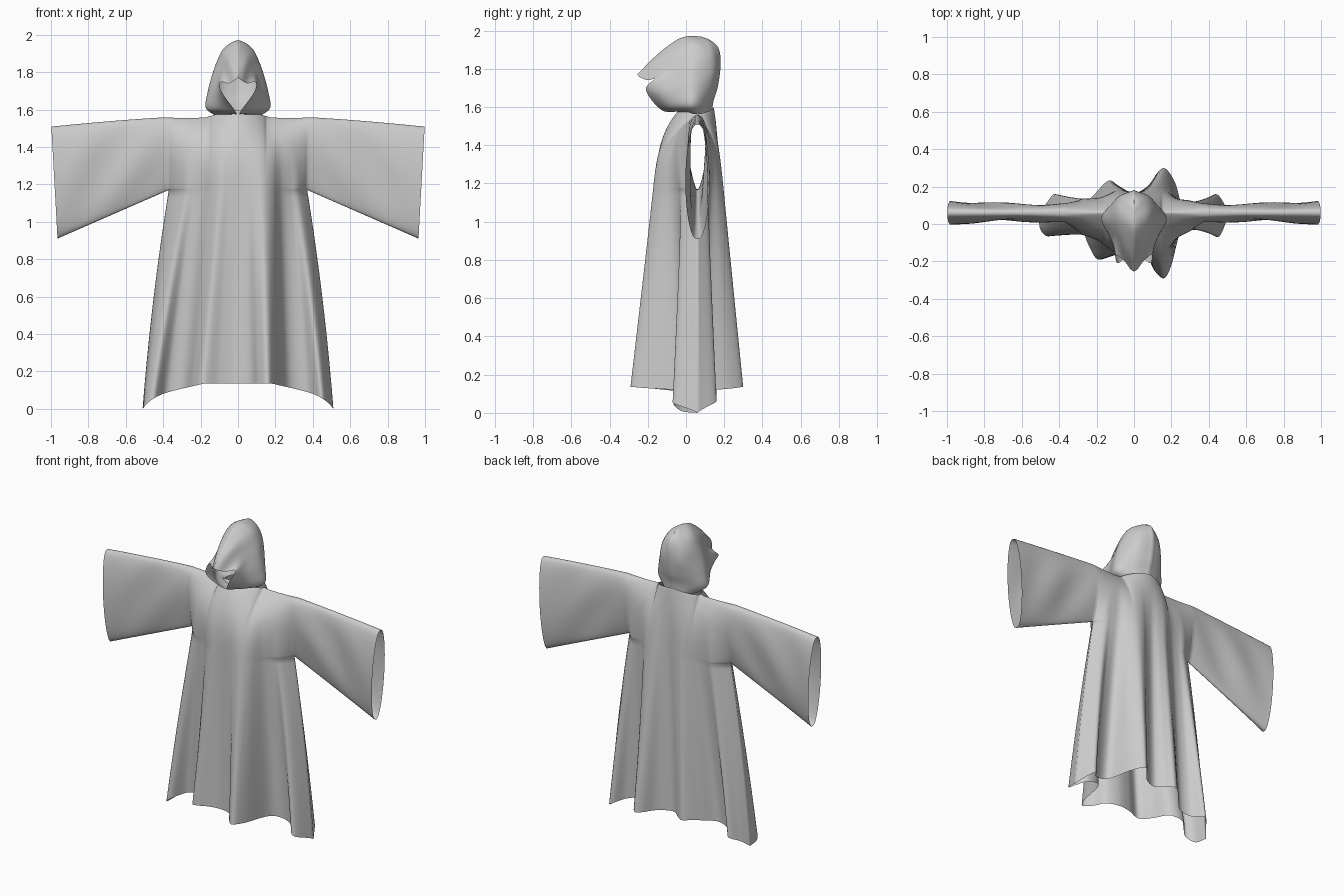
import bpy, bmesh, math
from mathutils import Vector

if "Cube" in bpy.data.objects:
    bpy.data.objects.remove(bpy.data.objects["Cube"])

ARM_X, ARM_Z, MID_Y = 0.37, 1.17, 0.06


def spline(pts, t):
    """Catmull-Rom through evenly spaced control points, t in 0..1."""
    n = len(pts) - 1
    i = min(int(t * n), n - 1)
    f = t * n - i
    p1, p2 = Vector(pts[i]), Vector(pts[i + 1])
    p0 = Vector(pts[i - 1]) if i > 0 else 2 * p1 - p2
    p3 = Vector(pts[i + 2]) if i + 2 <= n else 2 * p2 - p1
    return 0.5 * (2 * p1 + (p2 - p0) * f + (2 * p0 - 5 * p1 + 4 * p2 - p3) * f * f
                  + (3 * p1 - p0 - 3 * p2 + p3) * f ** 3)


def add_grid(bm, rows):
    vs = [[bm.verts.new(p) for p in r] for r in rows]
    for a, b in zip(vs, vs[1:]):
        for i in range(len(a) - 1):
            bm.faces.new((a[i], a[i + 1], b[i + 1], b[i]))


def finish(bm, name):
    bmesh.ops.remove_doubles(bm, verts=bm.verts, dist=0.0004)
    bmesh.ops.dissolve_degenerate(bm, edges=bm.edges, dist=0.0001)
    bmesh.ops.recalc_face_normals(bm, faces=bm.faces)
    me = bpy.data.meshes.new(name)
    bm.to_mesh(me)
    bm.free()
    for p in me.polygons:
        p.use_smooth = True
    ob = bpy.data.objects.new(name, me)
    bpy.context.collection.objects.link(ob)
    return ob


# Hem folds, left to right, as (x, y)
hem_front = [(-.51, .06), (-.50, -.03), (-.45, -.065), (-.38, .01), (-.29, -.01), (-.24, -.12),
             (-.19, -.19), (-.10, -.16), (-.01, -.15), (.07, -.18), (.11, -.25), (.16, -.29),
             (.20, -.22), (.26, -.02), (.37, .01), (.45, -.07), (.51, .06)]
hem_back = [(-.51, .06), (-.47, .11), (-.42, .16), (-.37, .09), (-.29, .08), (-.22, .15),
            (-.14, .23), (-.09, .21), (-.02, .16), (.07, .20), (.13, .28), (.17, .295),
            (.22, .22), (.27, .08), (.37, .09), (.44, .16), (.51, .06)]


def top_z(x):
    neck = 0.022 * max(0.0, 1 - (x / 0.17) ** 2)
    return 1.576 + neck - 0.03 * abs(x) - 0.038 * x * x - 0.012 * math.sin(min(abs(x), .4) * math.pi / .4)


def edge_half(k, q=0):
    """Half thickness of the sleeve; pinched at the armpit, fuller at the cuff."""
    if not 0 < k < 1:
        return 0.0
    pinch = (0.4 + 0.75 * k ** 0.7) * (1 - q) + q
    return 0.055 * math.sin(math.pi * k) ** 0.4 * pinch * (1 + 0.15 * q - 0.2 * math.sin(math.pi * q))


def upper_y(s, k, side):
    """Chest or back surface between the armpits."""
    gap = 0.085 * math.sqrt(max(0.0, 1 - (s * ARM_X / 0.15) ** 2))
    full = 0.215 if side < 0 else 0.11
    mid = gap + (full - gap) * (1 - k ** 3)
    w = abs(s) ** 4
    e = edge_half(k) * w + edge_half(max(k, 0.55)) * (1 - w)
    bump = max(0.0, math.cos(s * math.pi / 2)) ** 0.9
    return MID_Y + side * (e + (mid - e) * bump)


def body_point(s, k, low, hem, side):
    h = spline(hem, (s + 1) / 2)
    d = max(0.0, (abs(h.x) - 0.18) / 0.33)
    zh = 0.135 - 0.075 * d - 0.06 * d ** 6
    x = ARM_X * s
    z = zh + (ARM_Z - zh) * low if low < 1 else ARM_Z + (top_z(x) - ARM_Z) * k
    tx = max(0.0, 1 - (z - zh) / (ARM_Z - zh))
    # central folds run up to the shoulders, side folds stop near the armpits
    fold_top = 1.52 - 0.30 * abs(s) ** 3
    ty = max(0.0, 1 - (z - zh) / (fold_top - zh))
    y = upper_y(s, k, side) + ty * (h.y - upper_y(s, 0, side))
    bow = tx + 0.35 * tx * (1 - tx) * abs(s) ** 4
    return (x + bow * (h.x - x), y, z)


KS = [(1 - math.cos(math.pi * i / 24)) / 2 for i in range(25)]
SS = [i / 64 - 1 for i in range(129)]

# Robe: front and back panels, joined to wide open sleeves
bm = bmesh.new()
for side, hem in ((-1, hem_front), (1, hem_back)):
    rows = [[body_point(s, 0, i / 30, hem, side) for s in SS] for i in range(30)]
    rows += [[body_point(s, k, 1, hem, side) for s in SS] for k in KS]
    add_grid(bm, rows)
    for sx in (-1, 1):
        rows = []
        for i in range(33):
            q = i / 32
            row = []
            for k in KS:
                x = ARM_X + (0.998 - 0.033 * (1 - k) - ARM_X) * q
                zb = ARM_Z + (0.91 - ARM_Z) * q
                sag = 0.010 * math.sin(math.pi * q) * math.sin(9 * q + 5 * k) * math.sin(math.pi * k)
                y = MID_Y + side * edge_half(k, q) + sag
                row.append((sx * x, y, zb + (top_z(x) - zb) * k))
            rows.append(row)
        add_grid(bm, rows)
finish(bm, "robe")

# Hood: each level runs from the face opening round the side to the back
levels = [
    [(.02, -.035, 1.575), (.08, -.01, 1.57), (.12, .05, 1.565), (.08, .11, 1.57), (0, .135, 1.575)],
    [(.01, -.13, 1.585), (.10, -.08, 1.60), (.172, .03, 1.61), (.10, .11, 1.625), (0, .145, 1.635)],
    [(.085, -.21, 1.69), (.115, -.10, 1.68), (.163, .03, 1.69), (.10, .125, 1.70), (0, .165, 1.70)],
    [(.095, -.165, 1.745), (.105, -.08, 1.765), (.140, .03, 1.78), (.09, .14, 1.79), (0, .18, 1.80)],
    [(.05, -.20, 1.74), (.075, -.10, 1.82), (.115, .03, 1.85), (.08, .13, 1.87), (0, .178, 1.88)],
    [(.02, -.24, 1.755), (.045, -.13, 1.86), (.075, .02, 1.925), (.05, .11, 1.93), (0, .155, 1.935)],
    [(0, -.255, 1.77), (0, -.155, 1.87), (0, -.03, 1.968), (0, .06, 1.98), (0, .12, 1.965)],
]
bm = bmesh.new()
U, V = 32, 36
for sx in (-1, 1):
    rows = []
    for j in range(V + 1):
        ctrl = [spline([lv[c] for lv in levels], j / V) for c in range(5)]
        row = []
        for i in range(U + 1):
            p = spline(ctrl, i / U)
            x = 0.0 if i == U or j == V else max(0.0, p.x)
            # round off the ridge so the crown is not pointed
            u = min(1.0, max(0.0, (i / U - 0.3) * 4)) * min(1.0, max(0.0, (j / V - 0.75) * 8))
            drop = 0.01 * max(0.0, 1 - x / 0.04) ** 2 * u
            row.append((sx * x, p.y, p.z - drop))
        rows.append(row)
    add_grid(bm, rows)
finish(bm, "hood")
